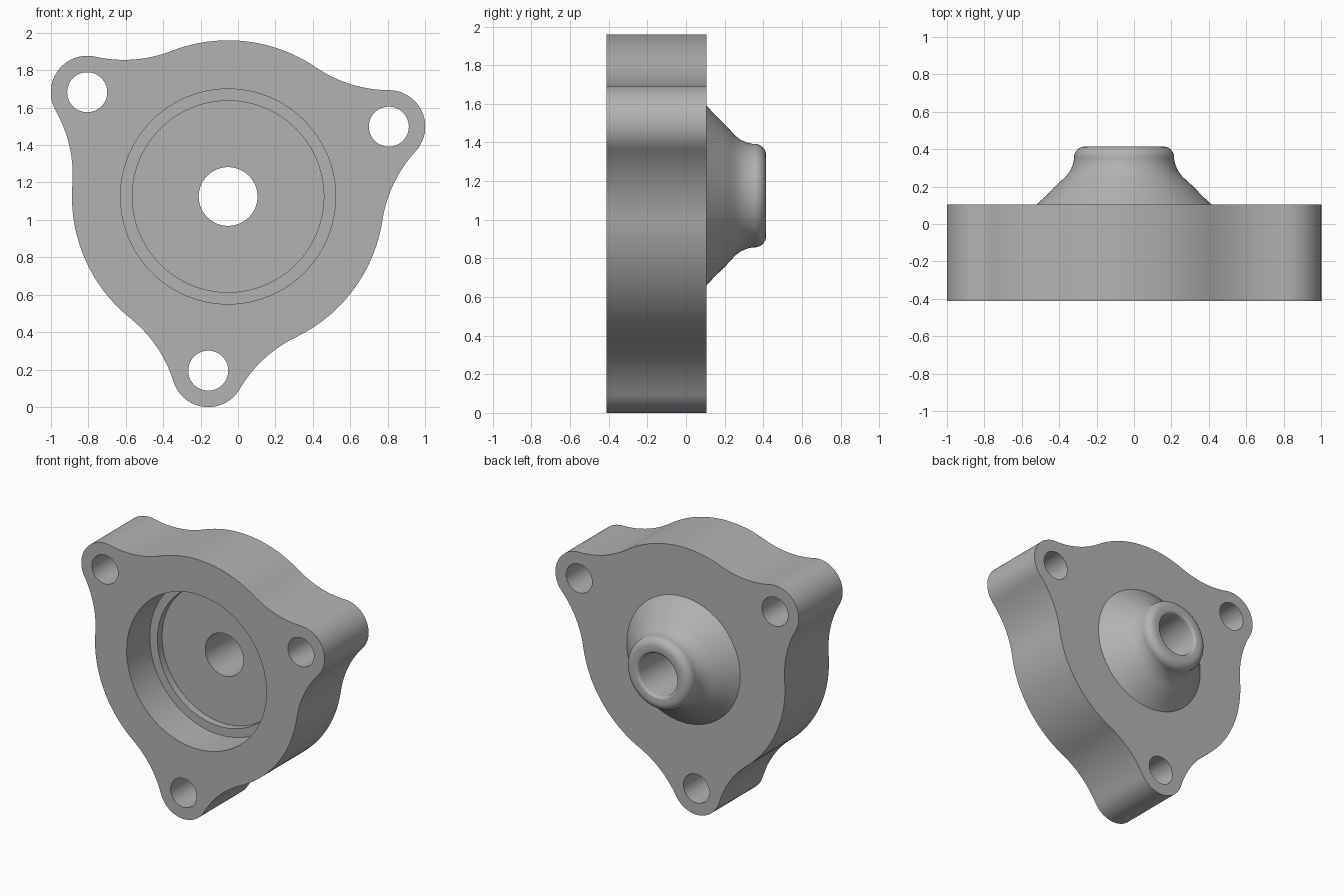
import bpy, bmesh
from math import sin, cos, acos, atan2, pi, radians, tau
from mathutils import Vector, Matrix

if "Cube" in bpy.data.objects:
    bpy.data.objects.remove(bpy.data.objects["Cube"])

# Main dimensions
CENTRE = Vector((-0.053, 0, 1.125))
FRONT, BACK, TIP = -0.412, 0.105, 0.415
DISC_R, LUG_R, BLEND_R, LUG_DIST = 0.835, 0.195, 0.7, 0.937
BORE_R, BOLT_R = 0.157, 0.107
LUG_ANGLES = [radians(23.5 + 120 * i) for i in range(3)]

metal = bpy.data.materials.new("plain_grey")
metal.use_nodes = True
GREY = (0.45, 0.45, 0.45, 1)
metal.diffuse_color = GREY
metal.node_tree.nodes["Principled BSDF"].inputs["Base Color"].default_value = GREY


def make_object(name, bm):
    bmesh.ops.recalc_face_normals(bm, faces=bm.faces)
    mesh = bpy.data.meshes.new(name)
    bm.to_mesh(mesh)
    bm.free()
    mesh.materials.append(metal)
    obj = bpy.data.objects.new(name, mesh)
    bpy.context.collection.objects.link(obj)
    return obj


def arc(cx, cz, r, start, end, n):
    """Points along an arc, without the last one."""
    angles = [start + (end - start) * i / n for i in range(n)]
    return [(cx + r * cos(a), cz + r * sin(a)) for a in angles]


def lathe(name, profile, centre=CENTRE, steps=96):
    """Revolve a closed (radius, y) profile around the y axis."""
    bm = bmesh.new()
    verts = [bm.verts.new(centre + Vector((r, y, 0))) for r, y in profile]
    edges = [bm.edges.new((verts[i - 1], v)) for i, v in enumerate(verts)]
    bmesh.ops.spin(bm, geom=verts + edges, cent=centre, axis=(0, 1, 0),
                   angle=tau, steps=steps, use_merge=True)
    bmesh.ops.remove_doubles(bm, verts=bm.verts, dist=1e-5)
    return make_object(name, bm)


def cut(target, cutter):
    """Subtract a cutter and discard it."""
    mod = target.modifiers.new("cut", "BOOLEAN")
    mod.operation, mod.solver, mod.object = "DIFFERENCE", "EXACT", cutter
    bpy.context.view_layer.objects.active = target
    bpy.ops.object.modifier_apply(modifier=mod.name)
    bpy.data.objects.remove(cutter)


# Flange outline: round disc, three lugs, tangent concave blends
reach = DISC_R + BLEND_R
swing = acos((LUG_DIST**2 + reach**2 - (LUG_R + BLEND_R)**2) / (2 * LUG_DIST * reach))
lean = atan2(reach * sin(swing), reach * cos(swing) - LUG_DIST)
outline = []
for a in LUG_ANGLES:
    lo, hi = a - swing, a + swing
    outline += arc(reach * cos(lo), reach * sin(lo), BLEND_R, lo + pi, a - lean + pi, 16)
    outline += arc(LUG_DIST * cos(a), LUG_DIST * sin(a), LUG_R, a - lean, a + lean, 24)
    outline += arc(reach * cos(hi), reach * sin(hi), BLEND_R, a + lean - pi, hi - pi, 16)
    outline += arc(0, 0, DISC_R, hi, lo + tau / 3, 24)

bm = bmesh.new()
face = bm.faces.new([bm.verts.new(CENTRE + Vector((x, FRONT, z))) for x, z in outline])
side = bmesh.ops.extrude_face_region(bm, geom=[face])["geom"]
bmesh.ops.translate(bm, vec=(0, BACK - FRONT, 0),
                    verts=[g for g in side if isinstance(g, bmesh.types.BMVert)])
flange = make_object("flange", bm)

# Stepped front recess with the through bore
cut(flange, lathe("recess_cutter", [
    (0, FRONT - 0.1), (0.575, FRONT - 0.1), (0.575, -0.14), (0.512, -0.14),
    (0.512, -0.085), (BORE_R, -0.085), (BORE_R, BACK + 0.1), (0, BACK + 0.1)]))

# Bolt holes
for a in LUG_ANGLES:
    spot = CENTRE + Vector((LUG_DIST * cos(a), 0, LUG_DIST * sin(a)))
    cut(flange, lathe("bolt_hole_cutter", [
        (0, FRONT - 0.1), (BOLT_R, FRONT - 0.1), (BOLT_R, BACK + 0.1), (0, BACK + 0.1)],
        spot, 48))

# Rear boss: flared skirt, rounded nose, softened bore mouth
flare = [(0.467, BACK), (0.42, 0.148), (0.375, 0.195), (0.34, 0.228),
         (0.31, 0.255), (0.288, 0.285), (0.274, 0.318), (0.268, 0.345)]
nose = arc(0.268 - 0.06, TIP - 0.06, 0.06, 0, pi / 2, 8) + [(0.208, TIP)]
mouth = arc(BORE_R + 0.02, TIP - 0.02, 0.02, pi / 2, pi, 4) + [(BORE_R, TIP - 0.02)]
boss = lathe("rear_boss", flare + nose + mouth + [(BORE_R, BACK)])

# Smooth curved walls, crisp edges
for obj in (flange, boss):
    bpy.ops.object.select_all(action="DESELECT")
    obj.select_set(True)
    bpy.context.view_layer.objects.active = obj
    bpy.ops.object.shade_smooth_by_angle(angle=radians(30))
